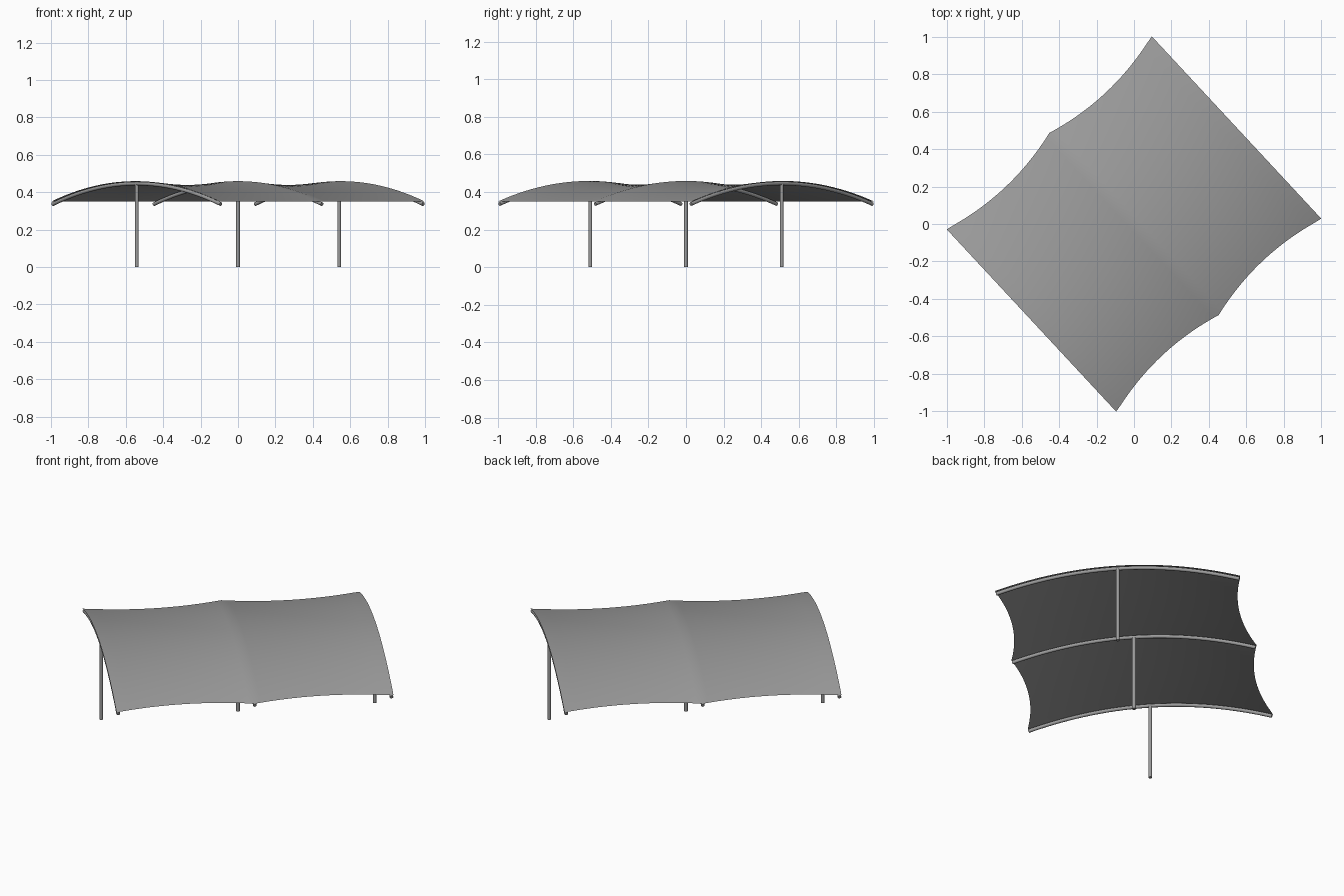
import bpy, bmesh, math
from mathutils import Vector

if "Cube" in bpy.data.objects:
    bpy.data.objects.remove(bpy.data.objects["Cube"])

STEP = Vector((0.541, 0.509, 0))     # from one frame to the next
HALF = Vector((0.449, -0.483, 0))    # half the span of an arch
END_Z, RISE, R = 0.336, 0.110, 0.010
SAG, PINCH = 0.020, 0.075            # valley depth and edge cut-in of the canopy

grey = bpy.data.materials.new("dark_grey")
grey.diffuse_color = (0.33, 0.33, 0.33, 1)
grey.use_nodes = True
grey.node_tree.nodes["Principled BSDF"].inputs["Base Color"].default_value = grey.diffuse_color


def finish(obj, angle=35):
    bpy.ops.object.select_all(action='DESELECT')
    obj.select_set(True)
    bpy.context.view_layer.objects.active = obj
    bpy.ops.object.shade_smooth_by_angle(angle=math.radians(angle))
    obj.data.materials.clear()
    obj.data.materials.append(grey)


def arch(name, centre):
    """Bowed tube across the canopy."""
    cu = bpy.data.curves.new(name, 'CURVE')
    cu.dimensions = '3D'
    cu.bevel_depth = R
    cu.bevel_resolution = 4
    cu.use_fill_caps = True
    sp = cu.splines.new('POLY')
    n = 40
    sp.points.add(n)
    for i in range(n + 1):
        v = 2 * i / n - 1
        p = centre + HALF * v
        sp.points[i].co = (p.x, p.y, END_Z + RISE * (1 - v * v), 1)
    obj = bpy.data.objects.new(name, cu)
    bpy.context.collection.objects.link(obj)
    bpy.ops.object.select_all(action='DESELECT')
    obj.select_set(True)
    bpy.context.view_layer.objects.active = obj
    bpy.ops.object.convert(target='MESH')
    finish(bpy.context.object)


def post(name, centre):
    """Upright tube from the ground to the arch crown."""
    h = END_Z + RISE
    bpy.ops.mesh.primitive_cylinder_add(vertices=16, radius=R, depth=h,
                                        location=(centre.x, centre.y, h / 2))
    bpy.context.object.name = name
    finish(bpy.context.object)


def canopy(name, bays):
    """One membrane draped over all arches, saddle-shaped in each bay."""
    nt, nv = 24, 40
    bm = bmesh.new()
    rows = []
    for i in range(bays * nt + 1):
        s = i / nt
        t = s % 1
        bow = 4 * t * (1 - t)
        # outer rims reach over the full width of the end arches
        reach = (s - bays / 2) * (1 + R / STEP.length) if i in (0, bays * nt) else s - bays / 2
        row = []
        for j in range(nv + 1):
            v = 2 * j / nv - 1
            p = STEP * reach + HALF * v * (1.008 - PINCH * bow)
            p.z = END_Z + R + 0.003 + (RISE - SAG * bow) * (1 - v * v)
            row.append(bm.verts.new(p))
        rows.append(row)
    for a, b in zip(rows, rows[1:]):
        for j in range(nv):
            bm.faces.new((a[j], a[j + 1], b[j + 1], b[j]))
    bmesh.ops.recalc_face_normals(bm, faces=bm.faces)
    if sum(f.normal.z for f in bm.faces) < 0:
        bmesh.ops.reverse_faces(bm, faces=bm.faces)
    me = bpy.data.meshes.new(name)
    bm.to_mesh(me)
    bm.free()
    obj = bpy.data.objects.new(name, me)
    bpy.context.collection.objects.link(obj)
    finish(obj)


# Three frames
for k, label in ((-1, "front"), (0, "middle"), (1, "back")):
    arch(label + "_arch", STEP * k)
    post(label + "_post", STEP * k)

# Fabric over both bays
canopy("canopy", 2)
